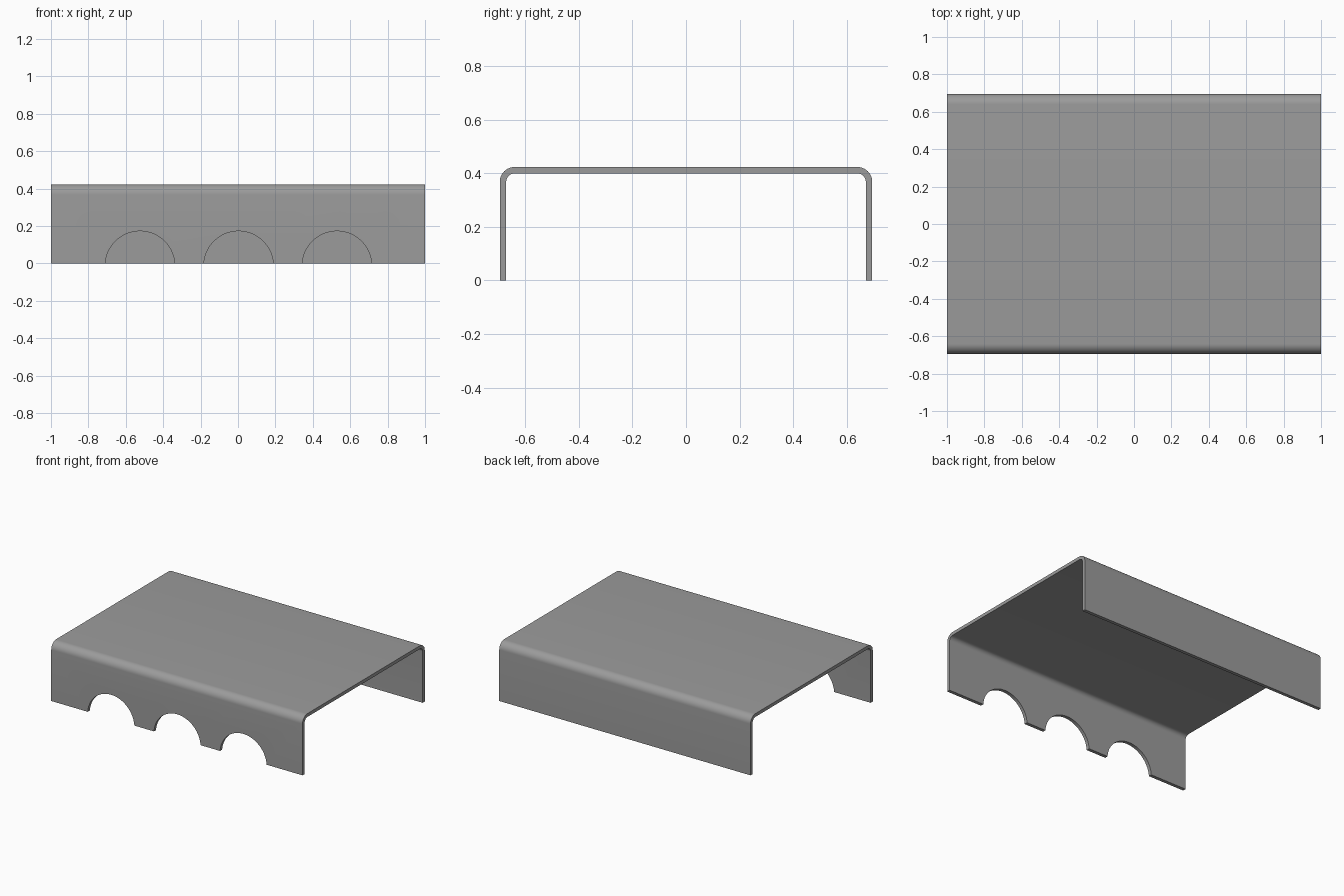
import bpy, bmesh, math

if "Cube" in bpy.data.objects:
    bpy.data.objects.remove(bpy.data.objects["Cube"])

HALF_X, HALF_Y, HEIGHT = 1.0, 0.695, 0.423
THICK, R_OUT = 0.024, 0.055
R_IN = R_OUT - THICK
ARC_STEPS = 10

grey = bpy.data.materials.new("plain grey")
grey.diffuse_color = (0.33, 0.33, 0.33, 1)
grey.use_nodes = True
grey.node_tree.nodes["Principled BSDF"].inputs["Base Color"].default_value = grey.diffuse_color


def bend(radius):
    """Half of the bent sheet outline (y, z) from the foot to the top."""
    cy, cz = HALF_Y - R_OUT, HEIGHT - R_OUT
    pts = [(cy + radius, 0.0)]
    for i in range(ARC_STEPS + 1):
        a = math.pi / 2 * i / ARC_STEPS
        pts.append((cy + radius * math.cos(a), cz + radius * math.sin(a)))
    return pts


def channel(radius):
    half = bend(radius)
    return half + [(-y, z) for y, z in reversed(half)]


# Bent sheet: U-shaped profile extruded along x
profile = channel(R_OUT) + channel(R_IN)[::-1]
bm = bmesh.new()
face = bm.faces.new([bm.verts.new((-HALF_X, y, z)) for y, z in profile])
ext = bmesh.ops.extrude_face_region(bm, geom=[face], use_keep_orig=True)
moved = [v for v in ext["geom"] if isinstance(v, bmesh.types.BMVert)]
bmesh.ops.translate(bm, verts=moved, vec=(2 * HALF_X, 0, 0))
bmesh.ops.recalc_face_normals(bm, faces=bm.faces)
mesh = bpy.data.meshes.new("bent_cover")
bm.to_mesh(mesh)
bm.free()
mesh.materials.append(grey)
cover = bpy.data.objects.new("bent_cover", mesh)
bpy.context.collection.objects.link(cover)

# Three arched openings in the front wall
for x in (-0.524, 0.003, 0.529):
    bpy.ops.mesh.primitive_cylinder_add(
        vertices=96, radius=0.186, depth=0.2,
        location=(x, -HALF_Y, -0.0137), rotation=(math.pi / 2, 0, 0))
    cutter = bpy.context.object
    cutter.name = "arch_cutter"
    cutter.hide_render = True
    cutter.data.materials.append(grey)
    bpy.context.view_layer.objects.active = cover
    mod = cover.modifiers.new("arch", 'BOOLEAN')
    mod.operation = 'DIFFERENCE'
    mod.solver = 'EXACT'
    mod.object = cutter
    bpy.ops.object.modifier_apply(modifier=mod.name)
    bpy.data.objects.remove(cutter, do_unlink=True)

# Smooth bends, sharp sheet edges
bpy.ops.object.select_all(action='DESELECT')
cover.select_set(True)
bpy.context.view_layer.objects.active = cover
bpy.ops.object.shade_smooth_by_angle(angle=math.radians(30))
